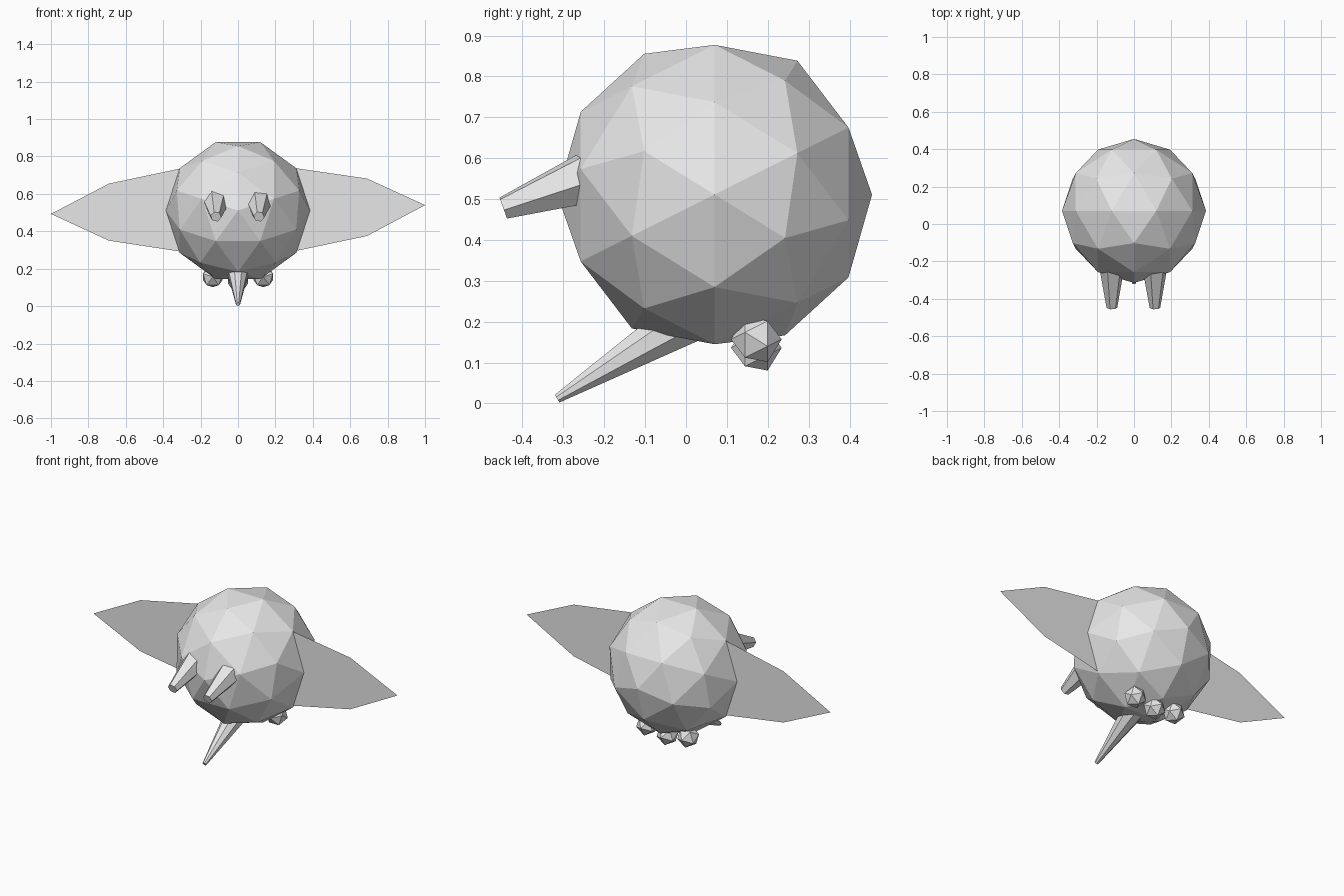
import bpy
import bmesh
from math import radians
from mathutils import Matrix, Vector

cube = bpy.data.objects.get("Cube")
if cube:
    bpy.data.objects.remove(cube, do_unlink=True)

# One plain grey for everything
grey = bpy.data.materials.new("plain grey")
grey.use_nodes = True
colour = (0.8, 0.8, 0.8, 1)
grey.diffuse_color = colour
grey.node_tree.nodes["Principled BSDF"].inputs["Base Color"].default_value = colour

# Turns the pole of a ball to the front, with a ring corner on top
POLE_FORWARD = Matrix(((0, -1, 0), (0, 0, -1), (1, 0, 0))).to_4x4()


def finish(name, bm):
    mesh = bpy.data.meshes.new(name)
    bm.to_mesh(mesh)
    bm.free()
    mesh.materials.append(grey)
    obj = bpy.data.objects.new(name, mesh)
    bpy.context.collection.objects.link(obj)
    return obj


def ball(name, centre, radius, subdivisions):
    bm = bmesh.new()
    bmesh.ops.create_icosphere(bm, subdivisions=subdivisions, radius=radius,
                               matrix=Matrix.Translation(centre) @ POLE_FORWARD)
    finish(name, bm)


def spike(name, base, tip, base_radius, tip_radius, sides, twist=0):
    base, tip = Vector(base), Vector(tip)
    axis = tip - base
    # Frame with z along the spike and x pointing upwards
    z = axis.normalized()
    y = z.cross(Vector((0, 0, 1))).normalized()
    x = y.cross(z)
    frame = Matrix((x, y, z)).transposed().to_4x4()
    bm = bmesh.new()
    bmesh.ops.create_cone(
        bm, cap_ends=True, segments=sides, radius1=base_radius,
        radius2=tip_radius, depth=axis.length,
        matrix=Matrix.Translation((base + tip) / 2) @ frame
        @ Matrix.Rotation(radians(twist), 4, "Z"))
    finish(name, bm)


def wing(name, outline):
    bm = bmesh.new()
    bm.faces.new([bm.verts.new((x, 0.07, z)) for x, z in outline])
    finish(name, bm)


# Round body
ball("body", (0, 0.07, 0.511), 0.385, 2)

# Thin flat wings, rooted on the widest ring of the body
wing("left_wing", [(0.31, 0.737), (0.69, 0.682), (1, 0.54), (0.69, 0.375), (0.31, 0.295)])
wing("right_wing", [(-0.31, 0.735), (-0.69, 0.655), (-1, 0.493), (-0.69, 0.35), (-0.31, 0.292)])

# Eye stalks
for side, x in (("left", 0.112), ("right", -0.118)):
    spike(side + "_eye_stalk", (x, -0.2, 0.567), (x, -0.447, 0.478),
          0.074, 0.029, 6, -10)

# Long snout underneath
spike("snout", (0, 0.069, 0.246), (0, -0.315, 0.012), 0.075, 0.012, 8, 22.5)

# Three small feet
for name, x, z in (("left", 0.135, 0.157), ("middle", 0, 0.136), ("right", -0.135, 0.157)):
    ball(name + "_foot", (x, 0.172, z), 0.062, 1)
